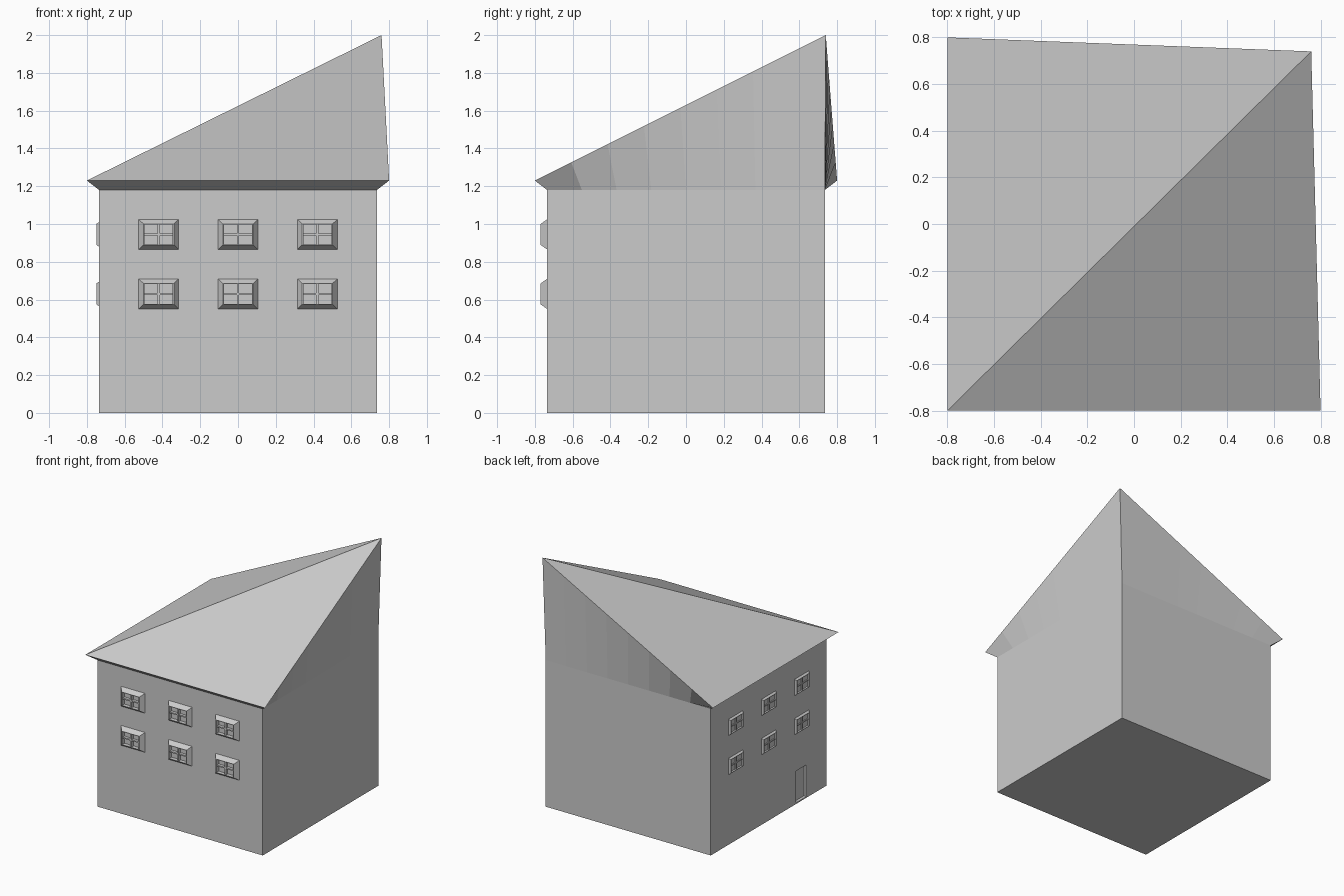
import bpy, bmesh, math
from mathutils import Vector, Matrix

if "Cube" in bpy.data.objects:
    bpy.data.objects.remove(bpy.data.objects["Cube"])

WALL, EAVE_Z, SOFFIT_Z = 0.735, 1.23, 1.18

grey = bpy.data.materials.new("plain_grey")
grey.diffuse_color = (0.6, 0.6, 0.6, 1)
grey.use_nodes = True
grey.node_tree.nodes["Principled BSDF"].inputs["Base Color"].default_value = grey.diffuse_color


def finish(name, bm):
    me = bpy.data.meshes.new(name)
    bm.to_mesh(me)
    bm.free()
    me.materials.append(grey)
    ob = bpy.data.objects.new(name, me)
    bpy.context.collection.objects.link(ob)
    return ob


def add_box(bm, lo, hi):
    lo, hi = Vector(lo), Vector(hi)
    mat = Matrix.Translation((lo + hi) / 2) @ Matrix.Diagonal((*(hi - lo), 1))
    bmesh.ops.create_cube(bm, size=1, matrix=mat)


def box(name, lo, hi):
    bm = bmesh.new()
    add_box(bm, lo, hi)
    return finish(name, bm)


# walls, with a shallow door recess cut into the left side
walls = box("walls", (-WALL, -WALL, 0), (WALL, WALL, SOFFIT_Z))
cutter = box("door_cutter", (-0.8, -0.48, 0.01), (-WALL + 0.022, -0.35, 0.265))
cutter.hide_render = True
cutter.hide_set(True)
cut = walls.modifiers.new("door_recess", 'BOOLEAN')
cut.operation = 'DIFFERENCE'
cut.object = cutter
cut.solver = 'EXACT'

# roof: flared eaves with one corner pulled up to a tall peak
bm = bmesh.new()
base = [Vector((x * WALL, y * WALL, SOFFIT_Z)) for x, y in ((-1, -1), (1, -1), (1, 1), (-1, 1))]
top = [Vector((-0.8, -0.8, EAVE_Z)), Vector((0.8, -0.8, EAVE_Z)),
       Vector((0.76, 0.74, 2.0)), Vector((-0.8, 0.8, EAVE_Z))]
for i in range(4):
    j = (i + 1) % 4
    n = 8 if 2 in (i, j) else 1        # twisted sides are split in strips
    for k in range(n):
        a, b = k / n, (k + 1) / n
        pts = (base[i].lerp(base[j], a), base[i].lerp(base[j], b),
               top[i].lerp(top[j], b), top[i].lerp(top[j], a))
        bm.faces.new([bm.verts.new(p) for p in pts])
for tri in ((0, 1, 2), (0, 2, 3)):
    bm.faces.new([bm.verts.new(top[i]) for i in tri])
bmesh.ops.remove_doubles(bm, verts=bm.verts, dist=0.0001)
finish("roof", bm)


# windows: bevelled frame, recessed pane and crossing bars
def window(name, u, z, angle, sink):
    bm = bmesh.new()
    rings = []
    for w, h, d in ((0.106, 0.08, -0.02), (0.106, 0.08, 0.0), (0.08, 0.055, 0.035),
                    (0.074, 0.053, 0.035), (0.074, 0.053, 0.004)):
        rings.append([bm.verts.new((sx * w, -d, sz * h))
                      for sx, sz in ((-1, -1), (1, -1), (1, 1), (-1, 1))])
    for a, b in zip(rings, rings[1:]):
        for i in range(4):
            j = (i + 1) % 4
            bm.faces.new((a[i], a[j], b[j], b[i]))
    bm.faces.new(rings[-1])
    add_box(bm, (-0.006, -0.028, -0.053), (0.006, -0.004, 0.053))
    add_box(bm, (-0.074, -0.027, -0.005), (0.074, -0.004, 0.005))
    place = Matrix.Rotation(angle, 4, 'Z') @ Matrix.Translation((u, -WALL + sink, z))
    bm.transform(place)
    finish(name, bm)


for side, angle, sink in (("front", 0, 0.0), ("left", -math.pi / 2, 0.02)):
    for row, z in enumerate((0.63, 0.945)):
        for col, u in enumerate((-0.42, 0.0, 0.42)):
            window(f"{side}_window_{row}_{col}", u, z, angle, sink)
